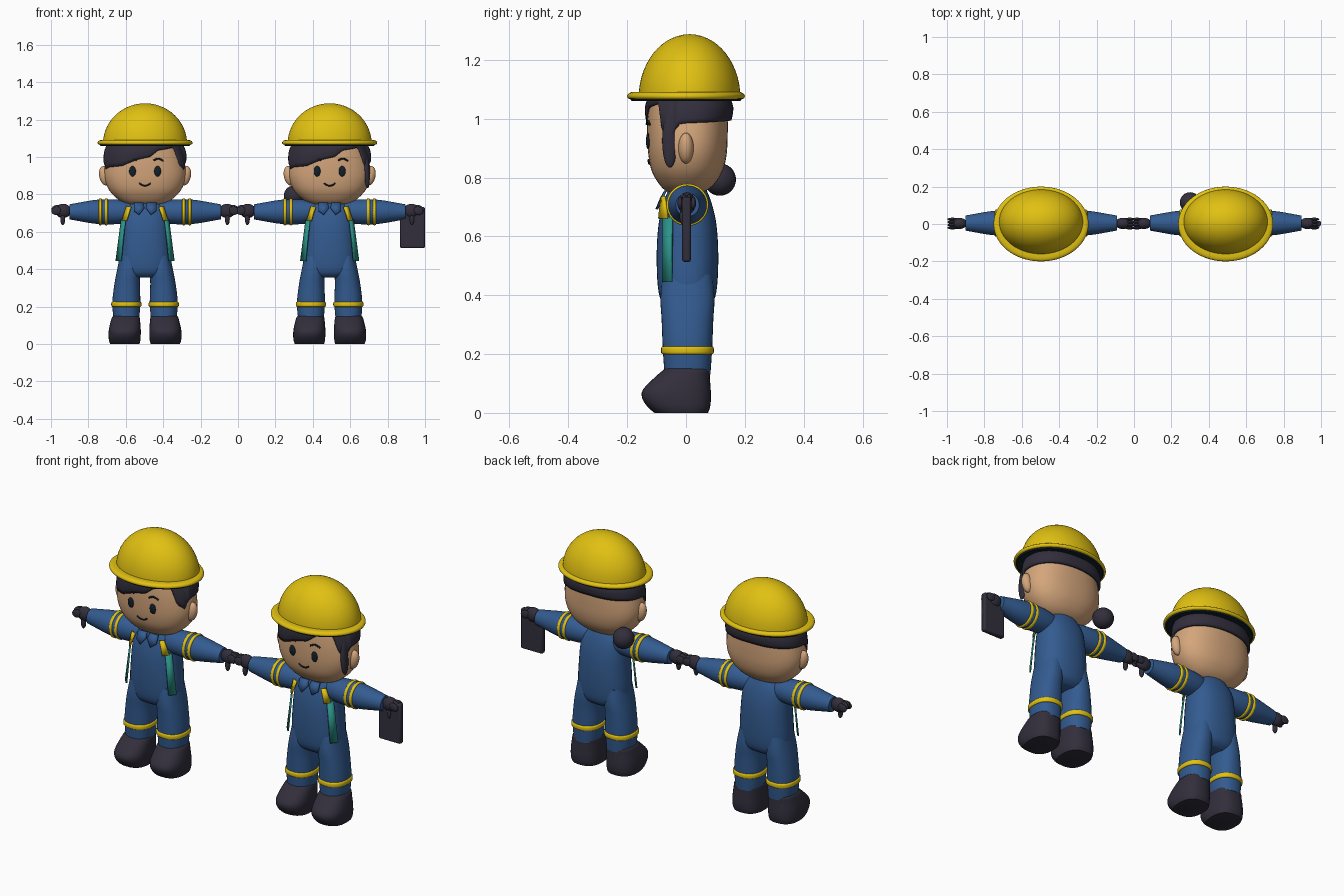
import bpy, bmesh, math
from mathutils import Vector, Matrix

cube = bpy.data.objects.get("Cube")
if cube:
    bpy.data.objects.remove(cube, do_unlink=True)


def material(name, r, g, b):
    m = bpy.data.materials.new(name)
    m.use_nodes = True
    m.diffuse_color = (r, g, b, 1)
    m.node_tree.nodes["Principled BSDF"].inputs["Base Color"].default_value = (r, g, b, 1)
    return m


YELLOW = material("safety yellow", .75, .53, .006)
BLUE = material("overall blue", .033, .105, .28)
SKIN = material("skin", .66, .38, .2)
DARK = material("charcoal", .032, .028, .045)
INK = material("dark navy", .006, .014, .024)
TEAL = material("teal", .025, .29, .25)

offset_x = 0
prefix = ""


def finish(name, bm, mat, angle=40):
    bmesh.ops.recalc_face_normals(bm, faces=bm.faces[:])
    me = bpy.data.meshes.new(name)
    bm.to_mesh(me)
    bm.free()
    me.materials.append(mat)
    me.shade_smooth()
    me.set_sharp_from_angle(angle=math.radians(angle))
    ob = bpy.data.objects.new(prefix + name, me)
    ob.location.x = offset_x
    bpy.context.collection.objects.link(ob)
    return ob


def oval(a, e):
    c, s = math.cos(a), math.sin(a)
    return (math.copysign(abs(c) ** (2 / e), c), math.copysign(abs(s) ** (2 / e), s))


def smooth_rings(rings, steps):
    out = []
    for i in range(len(rings) - 1):
        p = [rings[max(0, min(len(rings) - 1, i + k))] for k in (-1, 0, 1, 2)]
        for k in range(steps):
            t = k / steps
            out.append([.5 * (2 * b + (c - a) * t + (2 * a - 5 * b + 4 * c - d) * t * t
                        + (3 * b - a - 3 * c + d) * t ** 3) for a, b, c, d in zip(*p)])
    return out + [rings[-1]]


def loft(name, rings, mat, e=2, steps=3, n=36, axis="z", angle=40):
    """Rings are (height, centre u, centre v, radius u, radius v)."""
    bm = bmesh.new()
    loops = []
    for h, cu, cv, ru, rv in smooth_rings(rings, steps):
        loop = []
        for i in range(n):
            u, v = oval(i * math.tau / n, e)
            p = (cu + u * ru, cv + v * rv, h)
            if axis == "x":
                p = (h, p[0], p[1])
            loop.append(bm.verts.new(p))
        loops.append(loop)
    for a, b in zip(loops, loops[1:]):
        for i in range(n):
            j = (i + 1) % n
            bm.faces.new((a[i], a[j], b[j], b[i]))
    bm.faces.new(loops[0])
    bm.faces.new(loops[-1])
    return finish(name, bm, mat, angle)


def ball(name, loc, size, mat, turn=0):
    bm = bmesh.new()
    bmesh.ops.create_uvsphere(bm, u_segments=24, v_segments=14, radius=1)
    bm.transform(Matrix.Translation(loc) @ Matrix.Rotation(turn, 4, "Y")
                 @ Matrix.Diagonal((*size, 1)))
    return finish(name, bm, mat, 80)


def plate(name, pts, mat, thick=.008):
    bm = bmesh.new()
    bm.faces.new([bm.verts.new(p) for p in pts])
    ob = finish(name, bm, mat)
    mod = ob.modifiers.new("thickness", "SOLIDIFY")
    mod.thickness, mod.offset = thick, 0
    return ob


def lerp(table, x):
    for (a, *p), (b, *q) in zip(table, table[1:]):
        if x <= b:
            t = max(0, (x - a) / (b - a))
            return [u + (v - u) * t for u, v in zip(p, q)]
    return table[-1][1:]


HEAD_E = 2.3
HEAD = [(.747, 0, 0, .08, .05), (.757, 0, 0, .115, .072), (.78, 0, .003, .152, .096),
        (.82, 0, .004, .19, .12), (.87, 0, .005, .213, .132), (.92, 0, .005, .219, .136),
        (.98, 0, .005, .21, .137), (1.04, 0, .006, .195, .134), (1.085, 0, .006, .18, .125)]


def face_y(x, z):
    cu, cv, ru, rv = lerp(HEAD, z)
    return cv - rv * (1 - abs(x / ru) ** HEAD_E) ** (1 / HEAD_E)


def face_line(name, pts, radius):
    cu = bpy.data.curves.new(name, "CURVE")
    cu.dimensions = "3D"
    cu.bevel_depth = radius
    cu.bevel_resolution = 2
    cu.use_fill_caps = True
    sp = cu.splines.new("BEZIER")
    sp.bezier_points.add(len(pts) - 1)
    for bp, (x, z) in zip(sp.bezier_points, pts):
        bp.co = (x, face_y(x, z) - .003, z)
        bp.handle_left_type = bp.handle_right_type = "AUTO"
    cu.materials.append(INK)
    ob = bpy.data.objects.new(prefix + name, cu)
    ob.location.x = offset_x
    bpy.context.collection.objects.link(ob)


# Lower hair edge height by angle around the head (front is -90)
HAIRLINE = [(-180, .985), (-170, .98), (-163, .935), (-150, .945), (-121, .952), (-99, .985),
            (-85, 1.0), (-73, 1.035), (-43, 1.05), (-35, .96), (-20, .93), (-11, .98),
            (0, .985), (90, .995), (180, .985)]


def hair():
    bm = bmesh.new()
    n, rows, cols = 120, 6, []
    for i in range(n):
        deg = -180 + 360 * i / n
        u, v = oval(math.radians(deg), HEAD_E)
        low = lerp(HAIRLINE, deg)[0]
        col = []
        for k in range(rows + 1):
            z = low + (1.082 - low) * k / rows
            cx, cy, rx, ry = lerp(HEAD, z)
            puff = (.004 if v < -.3 else .013) + .008 * math.sin(math.pi * k / rows)
            col.append(bm.verts.new((u * (rx + puff), cy + v * (ry + puff), z)))
        cols.append(col)
    for i in range(n):
        a, b = cols[i], cols[(i + 1) % n]
        for k in range(rows):
            bm.faces.new((a[k], b[k], b[k + 1], a[k + 1]))
    ob = finish("hair", bm, DARK, 60)
    mod = ob.modifiers.new("thickness", "SOLIDIFY")
    mod.thickness, mod.offset = .014, -1


def head():
    loft("head", HEAD, SKIN, HEAD_E, n=48, angle=70)
    hair()
    for s in (-1, 1):
        ball("ear", (s * .215, 0, .9), (.03, .026, .053), SKIN, s * .2)
        ball("eye", (s * .067, face_y(.067, .924) - .002, .924), (.018, .007, .028), INK)
        face_line("eyebrow", [(s * .045, .982), (s * .07, .991), (s * .098, .98)], .0045)
    face_line("mouth", [(-.03, .86), (-.015, .85), (0, .847), (.015, .85), (.03, .86)], .004)


def helmet():
    dome = [(1.07 + .217 * math.sin(t), 0, .012, .225 * math.cos(t), .173 * math.cos(t))
            for t in [k * math.pi / 2 / 14 * .985 for k in range(15)]]
    loft("helmet_dome", dome, YELLOW, steps=1, n=56)
    rim = [(1.066, 0, 0, .243, .189), (1.069, 0, 0, .251, .197), (1.076, 0, 0, .254, .2),
           (1.084, 0, 0, .251, .197), (1.09, 0, 0, .24, .186), (1.091, 0, .005, .222, .174)]
    loft("helmet_brim", rim, YELLOW, steps=2, n=56, angle=70)
    loft("helmet_underside", [(1.06, 0, 0, .238, .185), (1.07, 0, 0, .246, .192)], INK, steps=1, n=56)


def body():
    loft("torso", [(.355, 0, .005, .085, .06), (.375, 0, .005, .125, .085), (.41, 0, .005, .14, .098),
                   (.48, 0, .005, .142, .104), (.57, 0, .005, .136, .104), (.65, 0, .005, .13, .097),
                   (.71, 0, .005, .118, .083), (.75, 0, .005, .085, .068), (.775, 0, .005, .06, .055)],
         BLUE, 2.3, angle=60)
    for s in (-1, 1):
        # Legs, leg bands and boots
        loft("leg", [(.13, s * .1, .005, .068, .078), (.22, s * .1, .005, .075, .084),
                     (.32, s * .096, .005, .068, .088), (.39, s * .088, .005, .063, .092),
                     (.47, s * .08, .005, .055, .085)], BLUE, 2.3)
        loft("leg_band", [(.199, s * .1, .005, .073, .082), (.203, s * .1, .005, .08, .089),
                          (.222, s * .1, .005, .08, .089), (.227, s * .1, .005, .073, .082)], YELLOW, 2.3)
        loft("boot", [(0, s * .108, -.016, .078, .091), (.02, s * .109, -.024, .084, .106),
                      (.05, s * .109, -.032, .086, .117), (.08, s * .108, -.031, .085, .115),
                      (.12, s * .105, -.013, .079, .094), (.145, s * .103, .001, .073, .079),
                      (.153, s * .102, .002, .062, .068)], DARK, 2.5)
        # Sleeves and sleeve bands
        loft("sleeve", [(s * x, .005, .707, r, r) for x, r in
                        ((.04, .045), (.1, .06), (.16, .066), (.22, .067), (.28, .062),
                         (.35, .05), (.405, .04))], BLUE, axis="x")
        for x in (.207, .239):
            loft("sleeve_band", [(s * (x + d), .005, .707, r, r) for d, r in
                                 ((-.009, .063), (-.006, .071), (.006, .071), (.009, .063))],
                 YELLOW, axis="x")
        # Gloves
        ball("glove", (s * .438, .003, .712), (.043, .03, .038), DARK)
        for i in range(4):
            ball("finger", (s * .474, -.02 + i * .015, .713 + (.008 if i in (1, 2) else 0)),
                 (.027, .009, .022), DARK, s * .25)
        ball("thumb", (s * .44, -.008, .668), (.013, .014, .032), DARK)
        # Collar, shoulder straps and hanging strips
        plate("collar", [(s * .004, -.085, .728), (s * .032, -.1, .692), (s * .06, -.088, .712),
                         (s * .06, -.07, .755), (s * .01, -.07, .755)], BLUE)
        plate("shoulder_strap", [(s * .075, -.084, .733), (s * .098, -.072, .737),
                                 (s * .122, -.062, .66), (s * .098, -.092, .66)], YELLOW)
        plate("hanging_strip", [(s * .106, -.077, .665), (s * .126, -.047, .665),
                                (s * .155, -.048, .445), (s * .128, -.08, .445)], TEAL)


def tablet():
    bm = bmesh.new()
    bmesh.ops.create_cube(bm, size=1)
    bm.transform(Matrix.Translation((.443, .002, .623)) @ Matrix.Diagonal((.132, .03, .22, 1)))
    ob = finish("tablet", bm, DARK, 40)
    mod = ob.modifiers.new("rounding", "BEVEL")
    mod.width, mod.segments = .008, 2


for prefix, offset_x in (("first_worker_", -.497), ("second_worker_", .49)):
    head()
    helmet()
    body()
# Extras for the second worker
ball("hair_bun", (-.19, .115, .793), (.055, .055, .055), DARK)
ball("side_lock", (.198, -.055, .925), (.016, .026, .092), DARK, -.06)
tablet()
